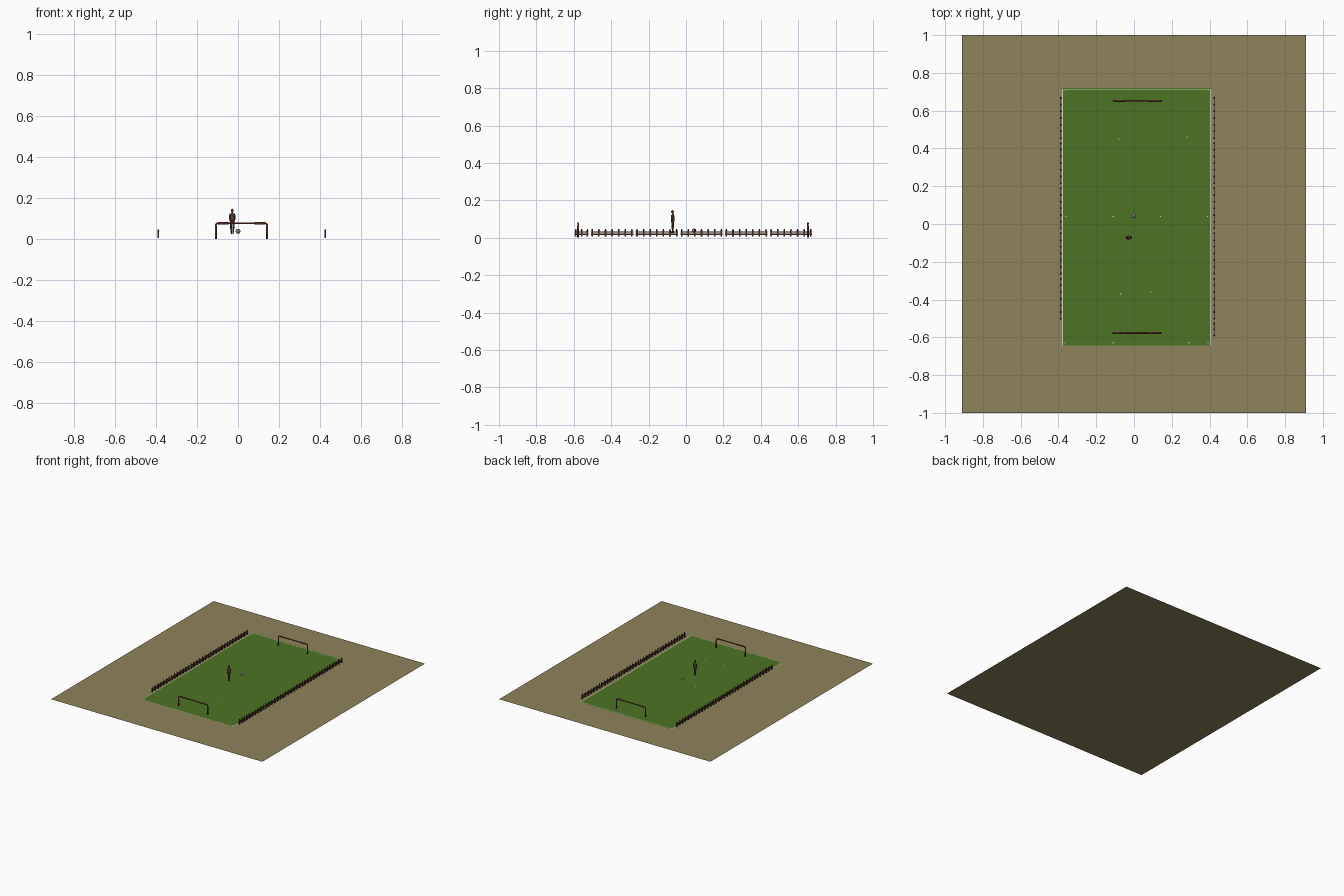
import bpy, bmesh, math
from mathutils import Vector

if "Cube" in bpy.data.objects:
    bpy.data.objects.remove(bpy.data.objects["Cube"])


def material(name, rgb):
    lin = [((c / 255 + 0.055) / 1.055) ** 2.4 for c in rgb]
    m = bpy.data.materials.new(name)
    m.diffuse_color = (*lin, 1)
    m.use_nodes = True
    m.node_tree.nodes["Principled BSDF"].inputs["Base Color"].default_value = m.diffuse_color
    return m


SAND = material("dry_earth", (142, 131, 91))
GRASS = material("grass_green", (76, 116, 35))
WHITE = material("chalk_white", (205, 215, 190))
WOOD = material("dark_wood", (84, 50, 36))
POST = material("goal_brown", (116, 68, 50))
SKIN = material("figure_brown", (98, 66, 52))
BALL = material("ball_grey", (140, 122, 112))


def finish(name, bm, mat, smooth=False):
    me = bpy.data.meshes.new(name)
    bm.to_mesh(me)
    bm.free()
    me.materials.append(mat)
    for p in me.polygons:
        p.use_smooth = smooth
    ob = bpy.data.objects.new(name, me)
    bpy.context.collection.objects.link(ob)
    return ob


def rect(bm, x0, x1, y0, y1, z):
    bm.faces.new([bm.verts.new((x, y, z)) for x, y in
                  ((x0, y0), (x1, y0), (x1, y1), (x0, y1))])


def box(bm, c, s):
    for v in bmesh.ops.create_cube(bm, size=1)["verts"]:
        v.co = Vector(c) + Vector([v.co[i] * s[i] for i in range(3)])


def limb(bm, a, b, r1, r2, seg=8):
    a, b = Vector(a), Vector(b)
    rot = (b - a).to_track_quat('Z', 'Y')
    vs = bmesh.ops.create_cone(bm, cap_ends=True, segments=seg, radius1=r1,
                               radius2=r2, depth=(b - a).length)["verts"]
    for v in vs:
        v.co = rot @ v.co + (a + b) / 2


def ball(bm, c, s, u=12, v=8):
    for w in bmesh.ops.create_uvsphere(bm, u_segments=u, v_segments=v, radius=1)["verts"]:
        w.co = Vector(c) + Vector([w.co[i] * s[i] for i in range(3)])


# Flat ground and pitch
bm = bmesh.new()
rect(bm, -0.91, 0.91, -1, 1, 0)
finish("ground", bm, SAND)
X0, X1, Y0, Y1 = -0.378, 0.405, -0.643, 0.72
bm = bmesh.new()
rect(bm, X0, X1, Y0, Y1, 0.003)
finish("pitch", bm, GRASS)

# Worn chalk border and the few line marks still showing
bm = bmesh.new()
for x in (X0, X1):
    rect(bm, x - 0.002, x + 0.002, Y0, Y1 - 0.008, 0.0035)
rect(bm, X0, X1, Y0 - 0.001, Y0 + 0.001, 0.0035)
rect(bm, X0, X1, Y1 - 0.010, Y1 - 0.007, 0.0035)
for x, y in ((-0.36, 0.04), (-0.11, 0.04), (0.14, 0.04), (0.39, 0.04), (-0.08, 0.45),
             (0.28, 0.46), (-0.07, -0.37), (0.09, -0.36), (-0.11, -0.63), (0.29, -0.63),
             (-0.365, 0.705), (0.392, 0.705), (-0.365, -0.63), (0.392, -0.63)):
    rect(bm, x - 0.003, x + 0.003, y - 0.002, y + 0.002, 0.0035)
finish("chalk_marks", bm, WHITE)

# Goals: a bent tube frame with thicker sleeves at the bar ends
for name, y in (("front_goal", -0.577), ("back_goal", 0.652)):
    cu = bpy.data.curves.new(name, 'CURVE')
    cu.dimensions = '3D'
    cu.bevel_depth = 0.0042
    cu.bevel_resolution = 2
    cu.use_fill_caps = True
    xl, xr, top, r = -0.108, 0.142, 0.077, 0.010
    pts = [(xl, 0)]
    for cx, start in ((xl + r, 180), (xr - r, 90)):
        for i in range(5):
            a = math.radians(start - i * 22.5)
            pts.append((cx + r * math.cos(a), top - r + r * math.sin(a)))
    pts.append((xr, 0))
    sp = cu.splines.new('POLY')
    sp.points.add(len(pts) - 1)
    for p, (x, z) in zip(sp.points, pts):
        p.co = (x, y, z, 1)
    cu.materials.append(POST)
    bpy.context.collection.objects.link(bpy.data.objects.new(name, cu))
    bm = bmesh.new()
    for a, b in ((xl + r, -0.046), (xr - r, 0.08)):
        limb(bm, (a, y, top), (b, y, top), 0.0052, 0.0052)
    for x in (xl, xr):
        limb(bm, (x, y, 0), (x, y, 0.066), 0.0052, 0.0048)
    finish(name + "_sleeves", bm, POST, True)


# Fences: repeated panels of pointed pickets on two rails
def panel(bm, x, y0, y1, n):
    for z in (0.0185, 0.0305):
        box(bm, (x, (y0 + y1) / 2, z), (0.004, y1 - y0, 0.006))
    for i in range(n):
        y = y0 + 0.007 + (y1 - y0 - 0.014) * i / (n - 1)
        box(bm, (x, y, 0.0215), (0.0075, 0.0085, 0.030))
        limb(bm, (x, y, 0.036), (x, y, 0.046), 0.0052, 0.0028, 4)


for name, x in (("left_fence", -0.388), ("right_fence", 0.425)):
    bm = bmesh.new()
    for k in range(5):
        y = -0.508 + k * 0.239
        panel(bm, x, y, y + 0.226, 7)
    if x > 0:
        panel(bm, x, -0.596, -0.52, 3)
    finish(name, bm, WOOD)

# Ball
bm = bmesh.new()
ball(bm, (0, 0.043, 0.038), (0.012, 0.012, 0.012), 16, 12)
finish("ball", bm, BALL, True)

# Standing figure with arms bent out from the sides
px, py = -0.028, -0.071
bm = bmesh.new()
for s in (-1, 1):
    hip, knee = (px + s * 0.005, py, 0.085), (px + s * 0.006, py - 0.003 * s, 0.056)
    foot = (px + s * 0.004, py + 0.004 * s, 0.028)
    limb(bm, hip, knee, 0.0062, 0.0045)
    limb(bm, knee, foot, 0.0048, 0.003)
    ball(bm, (foot[0], foot[1] - 0.003, 0.028), (0.0035, 0.007, 0.003), 8, 6)
    sh, elbow = (px + s * 0.009, py, 0.124), (px + s * 0.014, py + 0.002, 0.105)
    limb(bm, sh, elbow, 0.0042, 0.0034)
    limb(bm, elbow, (px + s * 0.011, py - 0.008, 0.090), 0.0034, 0.0026)
ball(bm, (px, py, 0.086), (0.0105, 0.008, 0.009))
limb(bm, (px, py, 0.086), (px, py, 0.112), 0.009, 0.0105)
ball(bm, (px, py, 0.114), (0.012, 0.009, 0.014))
limb(bm, (px, py, 0.122), (px, py, 0.134), 0.004, 0.004)
ball(bm, (px, py - 0.001, 0.139), (0.0068, 0.0078, 0.009))
finish("figure", bm, SKIN, True)
